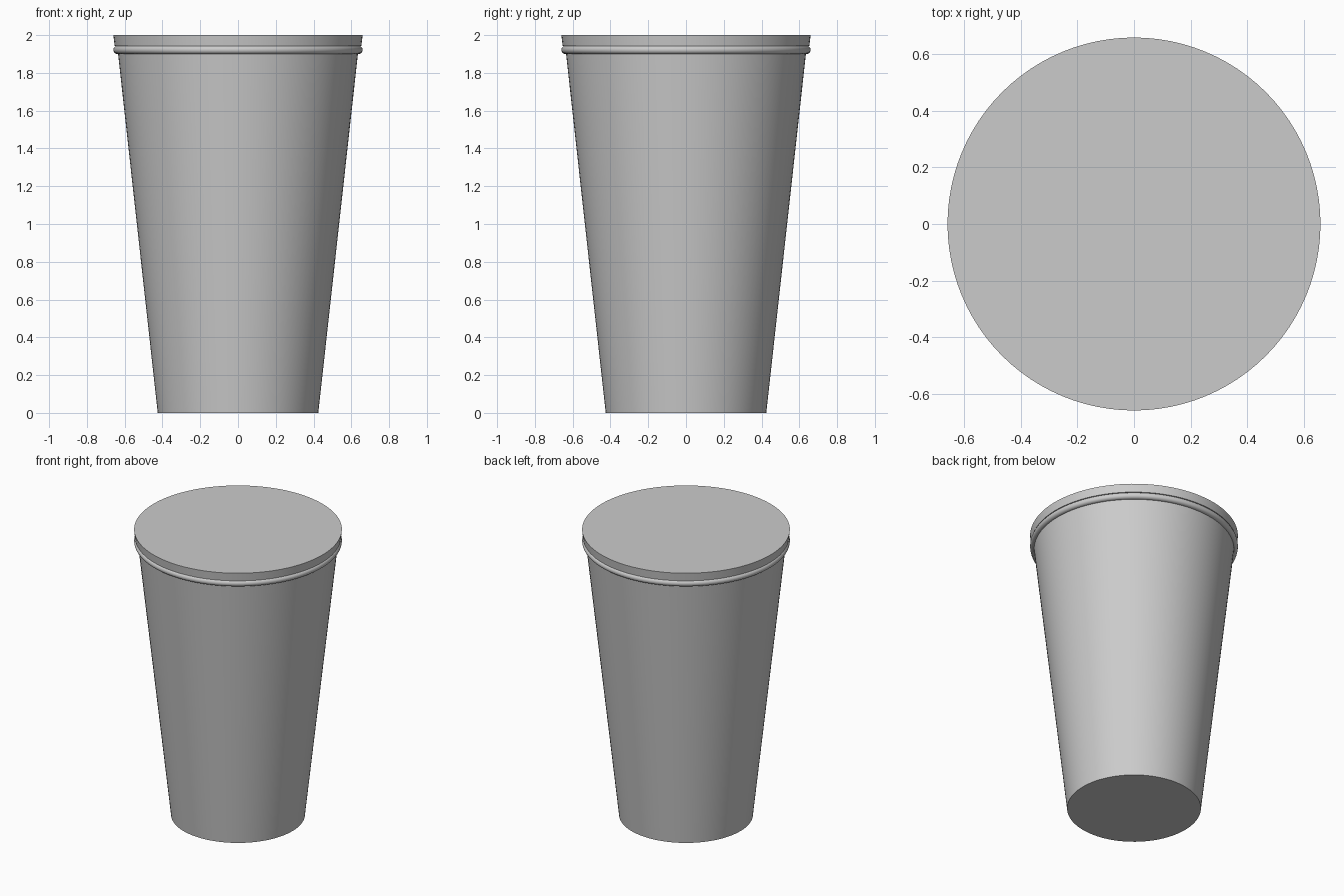
import bpy, bmesh, math

SIDES = 96

cube = bpy.data.objects.get("Cube")
if cube:
    bpy.data.objects.remove(cube, do_unlink=True)


def material(name, colour):
    mat = bpy.data.materials.new(name)
    mat.use_nodes = True
    mat.diffuse_color = colour
    mat.node_tree.nodes["Principled BSDF"].inputs["Base Color"].default_value = colour
    return mat


def lathe(name, profile, mat):
    """Turn a bottom-to-top (radius, height) profile into a closed solid."""
    bm = bmesh.new()
    rings = [[bm.verts.new((r * math.cos(math.tau * i / SIDES),
                            r * math.sin(math.tau * i / SIDES), z))
              for i in range(SIDES)] for r, z in profile]
    for low, high in zip(rings, rings[1:]):
        for i in range(SIDES):
            j = (i + 1) % SIDES
            bm.faces.new((low[i], low[j], high[j], high[i]))
    bm.faces.new(rings[0][::-1])
    bm.faces.new(rings[-1])
    mesh = bpy.data.meshes.new(name)
    bm.to_mesh(mesh)
    bm.free()
    mesh.materials.append(mat)
    obj = bpy.data.objects.new(name, mesh)
    bpy.context.collection.objects.link(obj)
    bpy.ops.object.select_all(action="DESELECT")
    obj.select_set(True)
    bpy.context.view_layer.objects.active = obj
    bpy.ops.object.shade_smooth_by_angle(angle=math.radians(35))
    return obj


grey = material("light grey", (0.6, 0.6, 0.6, 1))

# Tapered cup body
lathe("cup_body", [(0.425, 0), (0.636, 1.91)], grey)

# Rounded bead under the lid
bead = [(0.638 + 0.022 * math.cos(a), 1.922 + 0.022 * math.sin(a))
        for a in (math.pi * (k / 12 - 0.5) for k in range(13))]
lathe("rim_bead", bead, grey)

# Flat lid with a slightly flared side
lathe("lid", [(0.653, 1.943), (0.66, 2)], grey)
